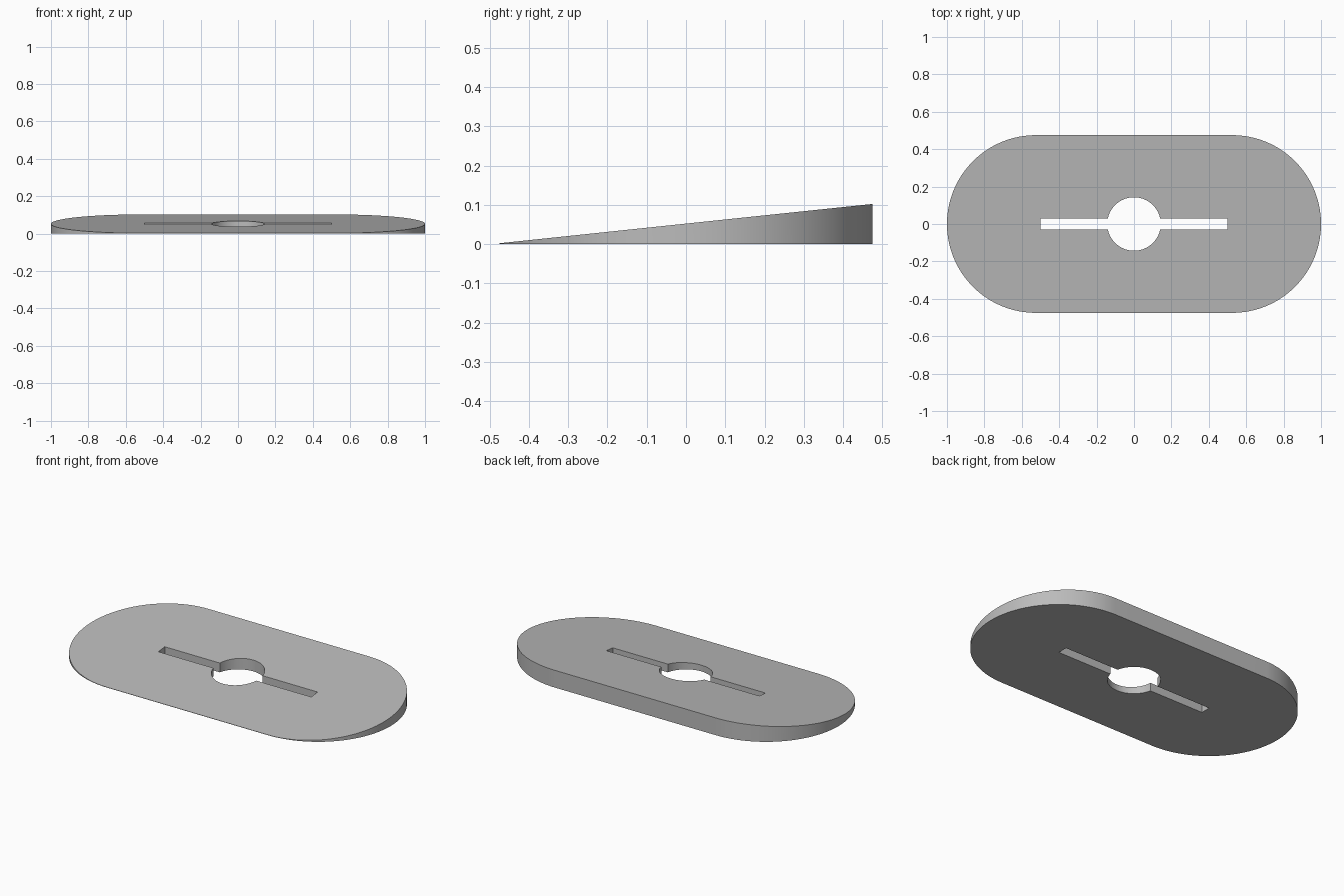
import bpy, bmesh, math

cube = bpy.data.objects.get("Cube")
if cube:
    bpy.data.objects.remove(cube, do_unlink=True)

END_R, END_X = 0.475, 0.525       # rounded ends of the plate
HOLE_R = 0.143                    # central hole
SLOT_X, SLOT_Y = 0.5, 0.03        # half size of the slot
FRONT_Z, BACK_Z = 0.002, 0.102    # wedge thickness


def arc(cx, r, start, end, n):
    return [(cx + r * math.cos(start + (end - start) * i / n),
             r * math.sin(start + (end - start) * i / n)) for i in range(n + 1)]


def mirrored(half):
    # Complete a loop by turning half of it about the centre
    return half + [(-x, -y) for x, y in half]


def add_loop(bm, points):
    verts = [bm.verts.new((x, y, 0)) for x, y in points]
    return [bm.edges.new((v, verts[(i + 1) % len(verts)])) for i, v in enumerate(verts)]


material = bpy.data.materials.new("plain grey")
material.use_nodes = True
grey = (0.5, 0.5, 0.5, 1)
material.diffuse_color = grey
material.node_tree.nodes["Principled BSDF"].inputs["Base Color"].default_value = grey

# Plate outline and keyhole opening
bm = bmesh.new()
a = math.asin(SLOT_Y / HOLE_R)
edges = add_loop(bm, mirrored(arc(END_X, END_R, -math.pi / 2, math.pi / 2, 64)))
edges += add_loop(bm, mirrored([(SLOT_X, -SLOT_Y), (SLOT_X, SLOT_Y)]
                               + arc(0, HOLE_R, a, math.pi - a, 40)))
bmesh.ops.triangle_fill(bm, edges=edges, use_beauty=True, use_dissolve=False)

# Raise the top face into a slope that climbs to the back
top = bmesh.ops.extrude_face_region(bm, geom=bm.faces[:], use_keep_orig=True)["geom"]
for v in top:
    if isinstance(v, bmesh.types.BMVert):
        v.co.z = FRONT_Z + (BACK_Z - FRONT_Z) * (v.co.y + END_R) / (2 * END_R)
bmesh.ops.recalc_face_normals(bm, faces=bm.faces[:])

mesh = bpy.data.meshes.new("wedge_plate")
bm.to_mesh(mesh)
bm.free()
mesh.materials.append(material)
plate = bpy.data.objects.new("wedge_plate", mesh)
bpy.context.collection.objects.link(plate)
bpy.context.view_layer.objects.active = plate
plate.select_set(True)
bpy.ops.object.shade_smooth_by_angle(angle=math.radians(30))
